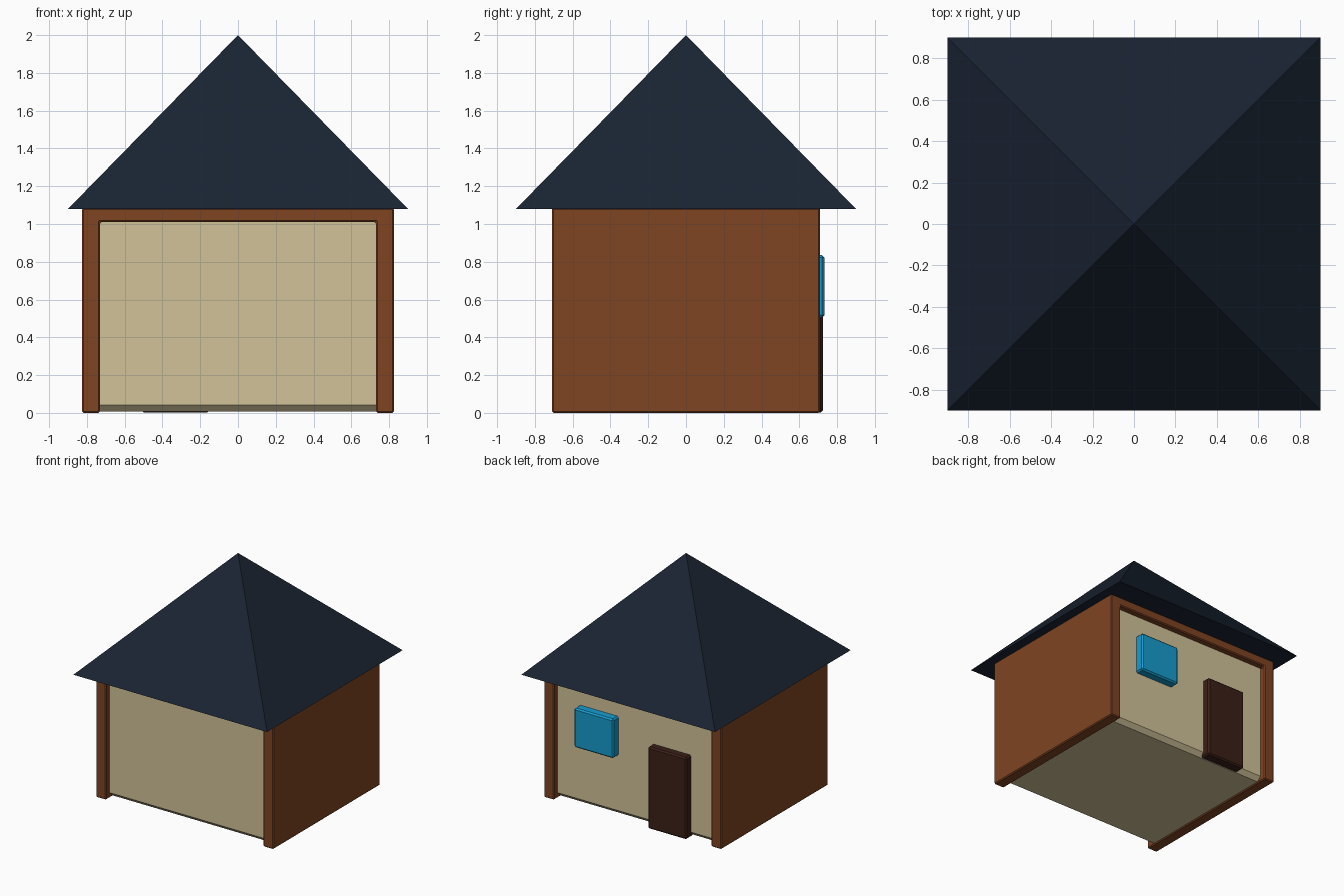
import bpy, bmesh

if "Cube" in bpy.data.objects:
    bpy.data.objects.remove(bpy.data.objects["Cube"])


def material(name, rgb):
    m = bpy.data.materials.new(name)
    m.diffuse_color = (*rgb, 1)
    m.use_nodes = True
    m.node_tree.nodes["Principled BSDF"].inputs["Base Color"].default_value = m.diffuse_color
    return m


BROWN = material("brown_wood", (0.21, 0.058, 0.016))
CREAM = material("cream_plaster", (0.64, 0.54, 0.32))
NAVY = material("navy_roof", (0.010, 0.017, 0.032))
BLUE = material("blue_glass", (0.008, 0.33, 0.62))
DARK = material("dark_door", (0.045, 0.014, 0.009))


def finish(name, bm, mat, bevel=0):
    bmesh.ops.recalc_face_normals(bm, faces=bm.faces)
    if bevel:
        bmesh.ops.bevel(bm, geom=bm.edges[:], offset=bevel, segments=1,
                        affect='EDGES', profile=0.5)
    mesh = bpy.data.meshes.new(name)
    bm.to_mesh(mesh)
    bm.free()
    mesh.materials.append(mat)
    ob = bpy.data.objects.new(name, mesh)
    bpy.context.collection.objects.link(ob)
    return ob


def prism(name, profile, y0, y1, mat, bevel):
    """Extrude an x-z profile from y0 to y1."""
    bm = bmesh.new()
    face = bm.faces.new([bm.verts.new((x, y0, z)) for x, z in profile])
    ext = bmesh.ops.extrude_face_region(bm, geom=[face])["geom"]
    verts = [g for g in ext if isinstance(g, bmesh.types.BMVert)]
    bmesh.ops.translate(bm, verts=verts, vec=(0, y1 - y0, 0))
    return finish(name, bm, mat, bevel)


def box(name, x, y, z, mat, bevel):
    profile = [(x[0], z[0]), (x[1], z[0]), (x[1], z[1]), (x[0], z[1])]
    return prism(name, profile, y[0], y[1], mat, bevel)


# Brown arch-shaped frame: two side walls and the top beam
arch = [(-0.825, 0), (-0.73, 0), (-0.73, 1.01), (0.73, 1.01),
        (0.73, 0), (0.825, 0), (0.825, 1.085), (-0.825, 1.085)]
prism("wall_frame", arch, -0.71, 0.71, BROWN, 0.008)

# Cream body, recessed at front and back
box("house_body", (-0.77, 0.77), (-0.66, 0.66), (0.008, 1.05), CREAM, 0.035)

# Door and window on the back
box("door", (-0.51, -0.15), (0.63, 0.725), (0.002, 0.69), DARK, 0.012)
box("window", (0.165, 0.53), (0.63, 0.732), (0.505, 0.835), BLUE, 0.012)

# Pyramid roof
bm = bmesh.new()
base = [bm.verts.new((x, y, 1.08)) for x, y in
        ((-0.9, -0.9), (0.9, -0.9), (0.9, 0.9), (-0.9, 0.9))]
apex = bm.verts.new((0, 0, 2.0))
bm.faces.new(base)
for i in range(4):
    bm.faces.new((base[i], base[(i + 1) % 4], apex))
finish("roof", bm, NAVY)
